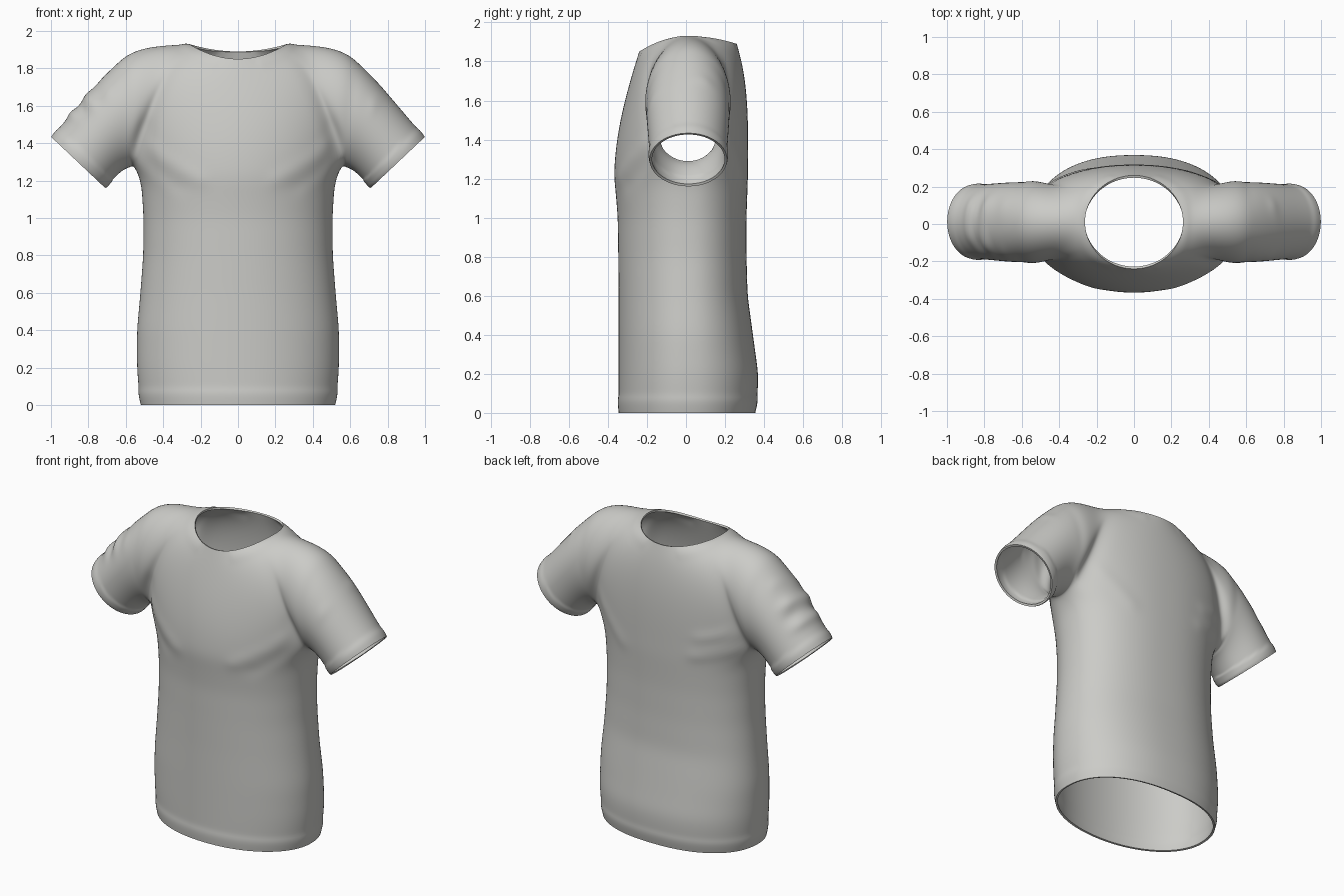
import bpy, bmesh
from math import sin, cos, pi, radians, exp
from mathutils import Vector
from mathutils.geometry import intersect_point_line

cube = bpy.data.objects.get("Cube")
if cube:
    bpy.data.objects.remove(cube, do_unlink=True)

fabric = bpy.data.materials.new("light_grey_fabric")
fabric.use_nodes = True
grey = (0.6, 0.6, 0.575, 1)
fabric.diffuse_color = grey
bsdf = fabric.node_tree.nodes["Principled BSDF"]
bsdf.inputs["Base Color"].default_value = grey
bsdf.inputs["Roughness"].default_value = 0.9

# Segment counts: front chest, over the arm, back, underarm, then rows
FRONT, ARM, BACK, UNDER = 14, 24, 14, 8
BODY_ROWS, YOKE_ROWS, SLEEVE_ROWS = 28, 18, 24

# Torso profile by height: z, half width, front depth, back depth
TORSO = [(0, .52, .345, .355), (.1, .532, .345, .367), (.2, .54, .345, .37),
         (.4, .54, .345, .343), (.6, .522, .345, .316), (.8, .507, .347, .31),
         (1.0, .505, .35, .31), (1.15, .515, .362, .315), (1.22, .527, .37, .318),
         (1.27, .55, .372, .32), (1.34, .58, .373, .32)]

AXIS = Vector((.68, 0, -.73))
CUFF = Vector((.855, .012, 1.297))
DOWN_ARM = Vector((.75, 0, -.66))


def torso_point(angle, z):
    for lo, hi in zip(TORSO, TORSO[1:]):
        if z <= hi[0]:
            break
    t = (z - lo[0]) / (hi[0] - lo[0])
    width, front, back = (a + (b - a) * t for a, b in zip(lo[1:], hi[1:]))
    s, c = sin(angle), max(cos(angle), 0)
    if s < 0:
        return Vector((width * c ** .97, -front * abs(s) ** .97, z))
    return Vector((width * c ** .88, back * s ** .88, z))


def neck_height(s):
    return 1.93 - (.08 if s < 0 else .04) * s * s


def neck_point(angle):
    s = sin(angle)
    return Vector((.262 * cos(angle), .01 + .25 * s, neck_height(s)))


def armhole(psi):
    return Vector((.59 - .035 * cos(psi), .01 + .215 * sin(psi), 1.56 - .285 * cos(psi)))


def cuff(psi):
    return CUFF + Vector((-.145 * cos(psi), .2 * sin(psi), -.137 * cos(psi)))


def bezier(p, q, d0, d1, t):
    """Curve from p to q leaving along d0 and arriving along d1."""
    k = (q - p).length / 3
    a, b, u = p + d0 * k, q - d1 * k, 1 - t
    return p * u**3 + a * (3 * u * u * t) + b * (3 * u * t * t) + q * t**3


def steps(a, b, n):
    return [a + (b - a) * i / n for i in range(n + 1)]


bm = bmesh.new()


def add_sheet(rows):
    """Quad sheet from rows of points, on both sides of the body."""
    for side in (1, -1):
        grid = [[bm.verts.new((p.x * side, p.y, p.z)) for p in row] for row in rows]
        for r, s in zip(grid, grid[1:]):
            for i in range(len(r) - 1):
                quad = (r[i], r[i + 1], s[i + 1], s[i])
                bm.faces.new(quad if side > 0 else quad[::-1])


# Body columns, as (angle, top point), from front centre round to back centre
U = radians(30)
front_edge, back_edge = radians(-16), radians(18)
columns = []
for i in range(FRONT):
    u = i / FRONT
    angle = -pi / 2 + (front_edge + pi / 2) * u
    columns.append((angle, torso_point(angle, 1.2 + .113 * u**3)))
for i in range(UNDER + 1):
    t = i / UNDER
    columns.append((front_edge + (back_edge - front_edge) * t, armhole(-U + 2 * U * t)))
for i in range(1, BACK + 1):
    u = 1 - i / BACK
    angle = pi / 2 + (back_edge - pi / 2) * u
    columns.append((angle, torso_point(angle, 1.2 + .113 * u**3)))

# Torso: hem rows, then even rows up to the chest line
body = [[torso_point(a, z) for a, top in columns] for z in (0, .04, .076, .084)]
for t in steps(0, 1, BODY_ROWS)[1:-1]:
    body.append([torso_point(a, .084 + (top.z - .084) * t) for a, top in columns])
body.append([top for a, top in columns])
add_sheet(body)

# Yoke: radiates from the neckline to the chest line and over the arms
border = []
for i in range(FRONT):
    u = i / FRONT
    border.append((columns[i][1], Vector((.3 * u**4, .55 * u**3, -1))))
for psi in steps(-U, U - 2 * pi, ARM):
    g = (1 + cos(psi)) / 2
    arrive = DOWN_ARM * (1 - g) + Vector((.3, 0, -.95)) * g
    arrive.y = -.6 * g * g * (1 if sin(psi) > 0 else -1)
    border.append((armhole(psi), arrive))
for i in range(1, BACK + 1):
    u = 1 - i / BACK
    border.append((columns[FRONT + UNDER + i][1], Vector((.3 * u**4, -.55 * u**3, -1))))
shoulder = radians(35)
neck_angles = (steps(-pi / 2, -shoulder, FRONT) + steps(-shoulder, shoulder, ARM)[1:]
               + steps(shoulder, pi / 2, BACK)[1:])
yoke = []
for t in steps(0, 1, YOKE_ROWS):
    row = []
    for angle, (end, arrive) in zip(neck_angles, border):
        c, s = cos(angle), sin(angle)
        leave = Vector((c, s * (.3 + .4 * c * c), -.1 - .85 * s * s))
        row.append(bezier(neck_point(angle), end, leave, arrive, t))
    yoke.append(row)
add_sheet(yoke[::-1])

# Sleeves: armhole to cuff
ring = steps(-U, U - 2 * pi, ARM) + steps(U - 2 * pi, -U - 2 * pi, UNDER)[1:]
sleeve = []
for t in steps(0, 1, SLEEVE_ROWS):
    row = []
    for psi in ring:
        g = (1 + cos(psi)) / 2
        leave = DOWN_ARM * (1 - g) + Vector((1, 0, -.05)) * g
        row.append(bezier(armhole(psi), cuff(psi), leave, AXIS, t))
    sleeve.append(row)
add_sheet(sleeve[::-1])

# Sew the panels together and face the cloth outwards
bmesh.ops.remove_doubles(bm, verts=bm.verts, dist=.0005)
bmesh.ops.recalc_face_normals(bm, faces=bm.faces)
bm.normal_update()
if min(bm.verts, key=lambda v: v.co.y).normal.y > 0:
    bmesh.ops.reverse_faces(bm, faces=bm.faces)

# Relax the seams without shrinking the cloth
inner = [v for v in bm.verts if not v.is_boundary]
for factor in (.5, -.52) * 12:
    moved = []
    for v in inner:
        near = [e.other_vert(v).co for e in v.link_edges]
        moved.append(v.co.lerp(sum(near, Vector()) / len(near), factor))
    for v, co in zip(inner, moved):
        v.co = co
bm.normal_update()

# Cloth folds: start, end, width, height
FOLDS = [((-.88, -.1, 1.55), (-.88, .15, 1.55), .03, .014),
         ((-.79, -.14, 1.62), (-.79, .13, 1.66), .032, .016),
         ((-.83, -.12, 1.57), (-.83, .15, 1.6), .025, -.008),
         ((-.69, -.15, 1.66), (-.7, .1, 1.76), .03, .006),
         ((.72, -.16, 1.6), (.74, .1, 1.7), .03, .007),
         ((-.5, .2, 1.42), (-.28, .3, 1.36), .03, .009),
         ((-.5, .19, 1.32), (-.25, .3, 1.25), .03, .009),
         ((.48, .21, 1.42), (.25, .3, 1.2), .03, .007)]
for side in (1, -1):
    FOLDS += [((side * .48, -.2, 1.38), (side * .2, -.34, 1.2), .03, .008),
              ((side * .46, -.2, 1.28), (side * .3, -.3, 1.16), .03, -.006),
              ((side * .5, -.2, 1.5), (side * .54, -.18, 1.4), .025, -.012)]


def is_hem(co):
    """Bottom hem, cuffs and collar band."""
    arm = Vector((abs(co.x), co.y, co.z)) - CUFF
    if co.z < .08 or (abs(co.x) > .64 and arm.dot(AXIS) > -.055):
        return True
    s = max(-1, min(1, (co.y - .01) / .27))
    return abs(co.x) < .31 and co.z > 1.75 and co.z > neck_height(s) - .035 and \
        (co.x / .3)**2 + ((co.y - .01) / .29)**2 < 1


shift = {}
for v in bm.verts:
    push = .005 if is_hem(v.co) and not v.is_boundary else 0
    for a, b, width, height in FOLDS:
        a, b = Vector(a), Vector(b)
        spot, t = intersect_point_line(v.co, a, b)
        spot = a.lerp(b, max(0, min(1, t)))
        push += height * exp(-((v.co - spot).length / width)**2)
    shift[v] = v.normal * push
for v, move in shift.items():
    if not v.is_boundary:
        v.co += move

mesh = bpy.data.meshes.new("shirt")
bm.to_mesh(mesh)
bm.free()
mesh.materials.append(fabric)
shirt = bpy.data.objects.new("shirt", mesh)
bpy.context.collection.objects.link(shirt)

# Smooth the cloth and give it thickness
bpy.ops.object.select_all(action="DESELECT")
shirt.select_set(True)
bpy.context.view_layer.objects.active = shirt
smooth = shirt.modifiers.new("smooth", "SUBSURF")
smooth.levels = smooth.render_levels = 1
cloth = shirt.modifiers.new("thickness", "SOLIDIFY")
cloth.thickness, cloth.offset = .013, -1
for name in ("smooth", "thickness"):
    bpy.ops.object.modifier_apply(modifier=name)
bpy.ops.object.shade_smooth_by_angle(angle=radians(45))
